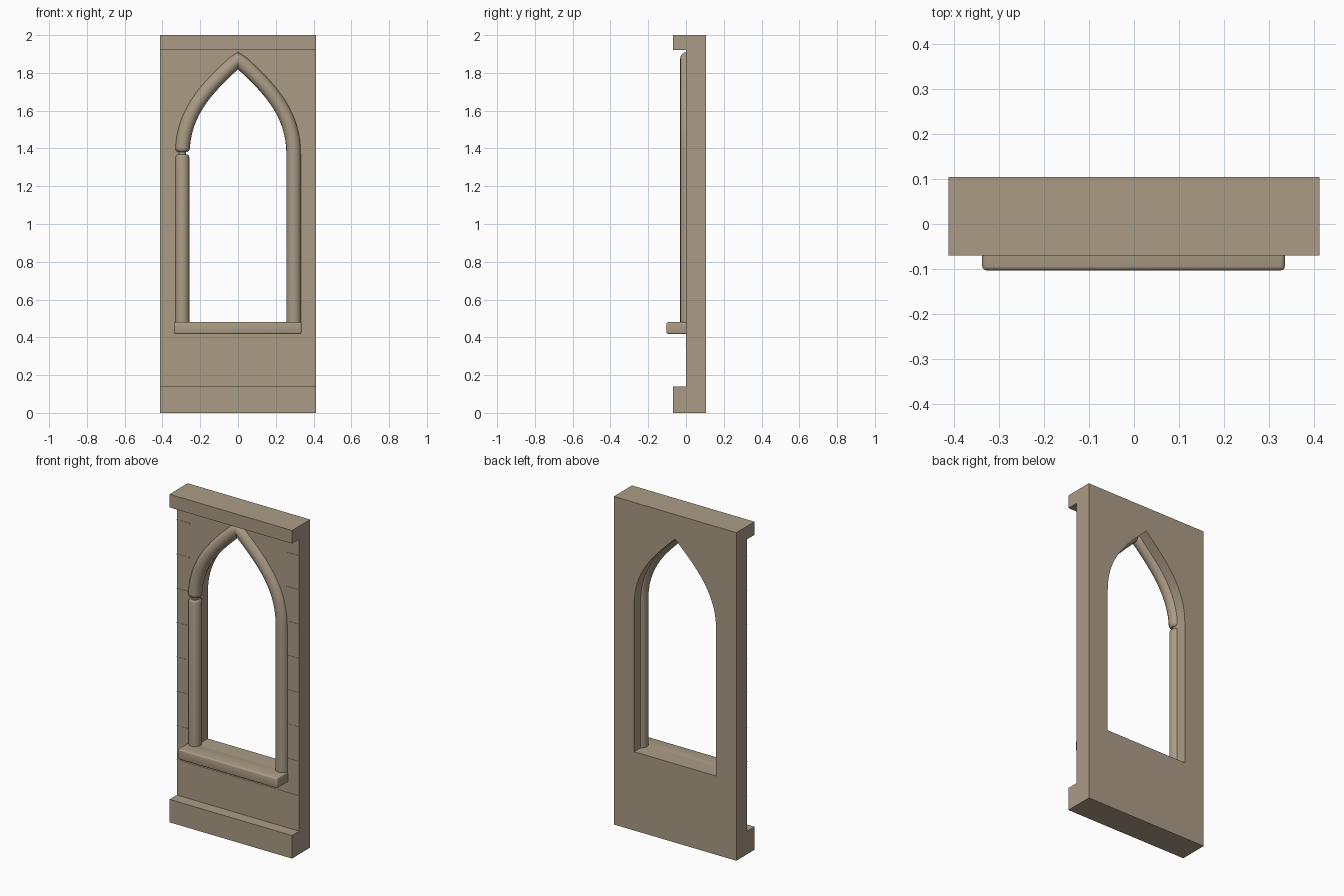
import bpy, bmesh, math
from mathutils import Vector
from mathutils.geometry import interpolate_bezier

cube = bpy.data.objects.get("Cube")
if cube:
    bpy.data.objects.remove(cube, do_unlink=True)

# One sandstone colour throughout
COLOUR = (0.41, 0.33, 0.235, 1)
stone = bpy.data.materials.new("sandstone")
stone.use_nodes = True
stone.diffuse_color = COLOUR
shader = next(n for n in stone.node_tree.nodes if n.type == "BSDF_PRINCIPLED")
shader.inputs["Base Color"].default_value = COLOUR
shader.inputs["Roughness"].default_value = 0.9

HALF_W, BACK, BAND_Y = 0.413, 0.105, -0.07
SILL_Z, SPRING_Z = 0.48, 1.37


def activate(obj):
    bpy.ops.object.select_all(action="DESELECT")
    obj.select_set(True)
    bpy.context.view_layer.objects.active = obj


def prism(name, outline, direction):
    """Extrude a closed planar outline along a direction."""
    bm = bmesh.new()
    face = bm.faces.new([bm.verts.new(p) for p in outline])
    grown = bmesh.ops.extrude_face_region(bm, geom=[face])["geom"]
    moved = [g for g in grown if isinstance(g, bmesh.types.BMVert)]
    bmesh.ops.translate(bm, verts=moved, vec=direction)
    bmesh.ops.recalc_face_normals(bm, faces=bm.faces)
    mesh = bpy.data.meshes.new(name)
    bm.to_mesh(mesh)
    bm.free()
    mesh.materials.append(stone)
    obj = bpy.data.objects.new(name, mesh)
    bpy.context.collection.objects.link(obj)
    return obj


def box(name, x0, x1, y0, y1, z0, z1):
    outline = [(x0, y0, z0), (x1, y0, z0), (x1, y1, z0), (x0, y1, z0)]
    return prism(name, outline, (0, 0, z1 - z0))


def half_arch(half_width, apex, count=20):
    """Points (x, z) from the right springing up to the apex."""
    rise = apex - SPRING_Z
    pts = interpolate_bezier(
        Vector((half_width, SPRING_Z)),
        Vector((half_width, SPRING_Z + 0.46 * rise)),
        Vector((half_width * 0.51, SPRING_Z + 0.72 * rise)),
        Vector((0, apex)), count)
    return [(p[0], p[1]) for p in pts]


def tube(name, path, depth):
    """Round moulding along (x, z, radius factor) points."""
    curve = bpy.data.curves.new(name, "CURVE")
    curve.dimensions = "3D"
    curve.bevel_depth = depth
    curve.bevel_resolution = 6
    curve.use_fill_caps = True
    spline = curve.splines.new("POLY")
    spline.points.add(len(path) - 1)
    for point, (x, z, r) in zip(spline.points, path):
        point.co = (x, 0.008, z, 1)
        point.radius = r
    curve.materials.append(stone)
    obj = bpy.data.objects.new(name, curve)
    bpy.context.collection.objects.link(obj)
    activate(obj)
    bpy.ops.object.convert(target="MESH")
    obj = bpy.context.object
    bpy.ops.object.shade_smooth_by_angle(angle=math.radians(35))
    return obj


# Wall with projecting base and top band, in one side profile
profile = [(BACK, 0), (BAND_Y, 0), (BAND_Y, 0.14), (0, 0.14),
           (0, 1.92), (BAND_Y, 1.92), (BAND_Y, 2), (BACK, 2)]
wall = prism("wall", [(-HALF_W, y, z) for y, z in profile], (2 * HALF_W, 0, 0))

# Pointed window opening
right = half_arch(0.277, 1.85)
left = [(-x, z) for x, z in reversed(right[:-1])]
outline = [(0.277, SILL_Z)] + right + left + [(-0.277, SILL_Z)]
cutter = prism("opening_cutter", [(x, -0.3, z) for x, z in outline], (0, 0.6, 0))
cutter.hide_render = True
cut = wall.modifiers.new("opening", "BOOLEAN")
cut.operation = "DIFFERENCE"
cut.solver = "EXACT"
cut.object = cutter
activate(wall)
bpy.ops.object.modifier_apply(modifier=cut.name)
bpy.data.objects.remove(cutter, do_unlink=True)
activate(wall)
bpy.ops.object.shade_smooth_by_angle(angle=math.radians(20))

# Arch moulding and right column, one continuous tube with a worn left end
AXIS = 0.295
ring = half_arch(AXIS, 1.873)
path = [(AXIS, SILL_Z - 0.01, 1)] + [(x, z, 1) for x, z in ring]
path += [(-x, z, 1) for x, z in reversed(ring[:-1]) if z > 1.40]
path += [(-AXIS, 1.398, 1), (-AXIS, 1.388, 0.9), (-AXIS, 1.382, 0.7)]
tube("arch_moulding", path, 0.039)

# Left column with a rounded top, and the thin neck in the gap
tube("left_column", [(-AXIS, SILL_Z - 0.01, 1), (-AXIS, 1.352, 1),
                     (-AXIS, 1.362, 0.93), (-AXIS, 1.368, 0.75)], 0.037)
tube("column_neck", [(-AXIS, 1.35, 1), (-AXIS, 1.40, 1)], 0.02)

# Window sill with softened edges
sill = box("sill", -0.338, 0.336, -0.103, 0.01, 0.417, SILL_Z)
bevel = sill.modifiers.new("soft_edges", "BEVEL")
bevel.width = 0.009
bevel.segments = 3
activate(sill)
bpy.ops.object.modifier_apply(modifier=bevel.name)
bpy.ops.object.shade_smooth_by_angle(angle=math.radians(35))

# Fine masonry course lines on the front
box("course_line_low", -HALF_W, HALF_W, -0.0015, 0.001, 0.353, 0.356)
for i in range(7):
    z = 0.563 + 0.209 * i
    for side, name in ((-1, "right"), (1, "left")):
        x0, x1 = sorted((side * 0.325, side * HALF_W))
        box(f"course_line_{name}_{i + 1}", x0, x1, -0.0015, 0.001, z, z + 0.003)
